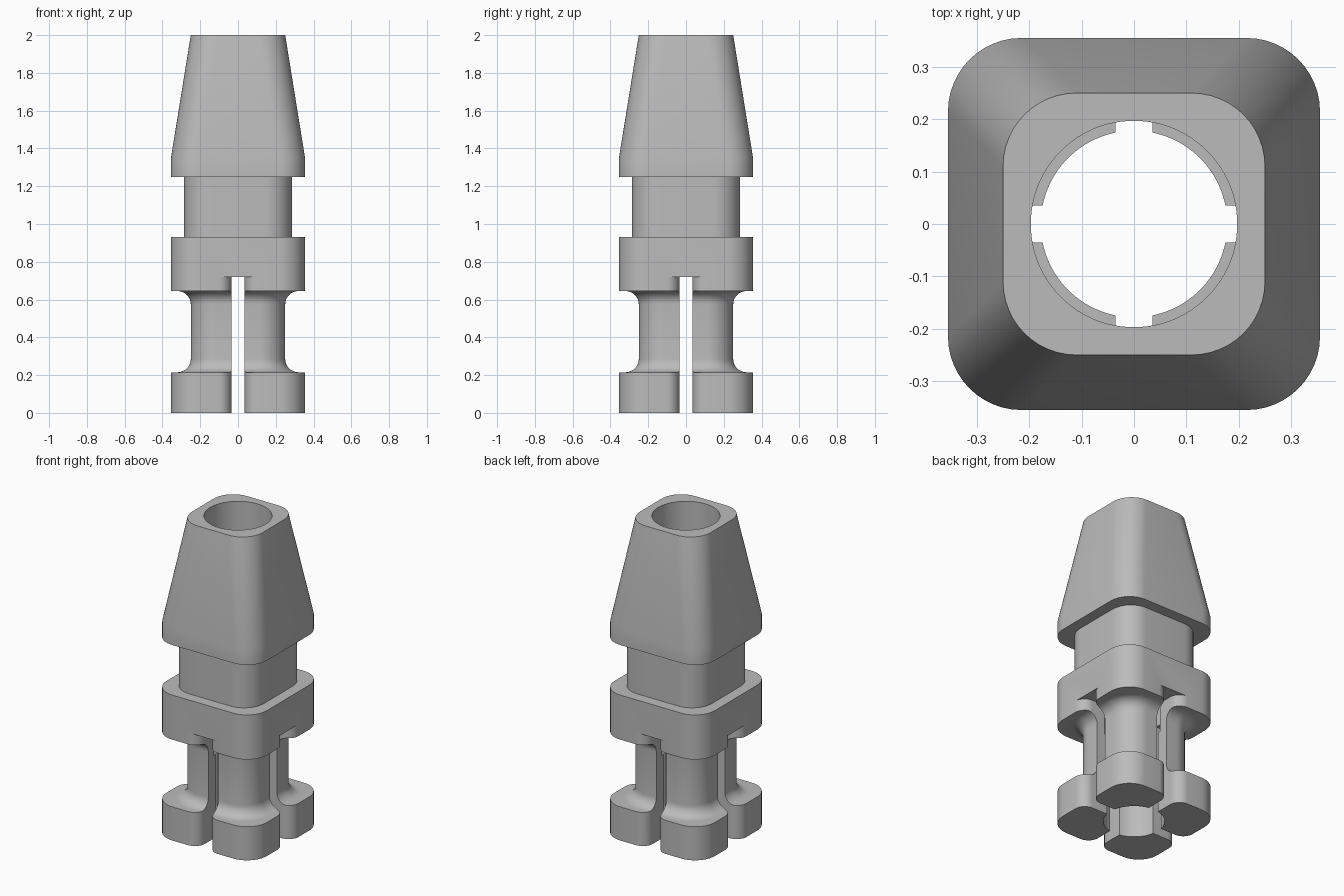
import bpy, bmesh
from math import sin, cos, pi, radians

old = bpy.data.objects.get("Cube")
if old:
    bpy.data.objects.remove(old, do_unlink=True)

grey = bpy.data.materials.new("plain grey")
grey.use_nodes = True
grey.diffuse_color = (0.5, 0.5, 0.5, 1)
grey.node_tree.nodes["Principled BSDF"].inputs["Base Color"].default_value = grey.diffuse_color

CORNER = 0.14      # plan corner radius
HALF = 0.355       # half width of the widest blocks
SLOT = 0.035       # half width of the slots
SLOT_TOP = 0.72


def rounded_square(half, radius, z, steps=12):
    """Ring of points around a square with round corners."""
    ring = []
    for quarter in range(4):
        mid = pi / 4 + quarter * pi / 2
        cx = (half - radius) * (1 if cos(mid) > 0 else -1)
        cy = (half - radius) * (1 if sin(mid) > 0 else -1)
        for i in range(steps + 1):
            a = quarter * pi / 2 + i / steps * pi / 2
            ring.append((cx + radius * cos(a), cy + radius * sin(a), z))
    return ring


def circle(radius, z, steps=96):
    return [(radius * cos(2 * pi * i / steps), radius * sin(2 * pi * i / steps), z)
            for i in range(steps)]


def loft(name, rings):
    """Closed solid through a stack of equal rings."""
    bm = bmesh.new()
    loops = [[bm.verts.new(p) for p in ring] for ring in rings]
    for low, high in zip(loops, loops[1:]):
        for i in range(len(low)):
            j = (i + 1) % len(low)
            bm.faces.new((low[i], low[j], high[j], high[i]))
    bm.faces.new(loops[0][::-1])
    bm.faces.new(loops[-1])
    bmesh.ops.recalc_face_normals(bm, faces=bm.faces)
    mesh = bpy.data.meshes.new(name)
    bm.to_mesh(mesh)
    bm.free()
    mesh.materials.append(grey)
    obj = bpy.data.objects.new(name, mesh)
    bpy.context.collection.objects.link(obj)
    return obj


def cut(target, cutter):
    mod = target.modifiers.new("cut", 'BOOLEAN')
    mod.operation = 'DIFFERENCE'
    mod.solver = 'EXACT'
    mod.object = cutter
    bpy.context.view_layer.objects.active = target
    bpy.ops.object.modifier_apply(modifier=mod.name)
    bpy.data.objects.remove(cutter, do_unlink=True)


# Outer body: foot, filleted waist, collar, neck and tapered head
FILLET, WAIST, FOOT_TOP, COLLAR_LOW = 0.07, 0.25, 0.215, 0.645
arc = [(FILLET * (1 - cos(i * pi / 16)), FILLET * (1 - sin(i * pi / 16))) for i in range(9)]
rings = [rounded_square(HALF, CORNER, z) for z in (0, FOOT_TOP)]
rings += [rounded_square(WAIST + out, CORNER + out, FOOT_TOP + up) for out, up in reversed(arc)]
rings += [rounded_square(WAIST + out, CORNER + out, COLLAR_LOW - up) for out, up in arc]
for half, z in [(HALF, COLLAR_LOW), (HALF, 0.93), (0.285, 0.93), (0.285, 1.25),
                (HALF, 1.25), (HALF, 1.35), (0.25, 2.0)]:
    rings.append(rounded_square(half, CORNER, z))
body = loft("socket_body", rings)

# Stepped bore, narrower between the legs
cut(body, loft("bore_cutter", [circle(r, z) for r, z in
                               [(0.178, -0.1), (0.178, 0.53), (0.197, 0.53), (0.197, 2.1)]]))

# Crossed slots whose mouths flare with a round edge
ROUND = 0.07
flare = [(SLOT + ROUND * (1 - cos(i * pi / 16)), HALF - ROUND + ROUND * sin(i * pi / 16))
         for i in range(9)]
flare.append((flare[-1][0], HALF + 0.1))
outline = flare + [(-x, y) for x, y in reversed(flare)]
outline += [(-x, -y) for x, y in outline]
for turned in (False, True):
    plan = [(-y, x) if turned else (x, y) for x, y in outline]
    cut(body, loft("slot_cutter", [[(x, y, z) for x, y in plan] for z in (-0.1, SLOT_TOP)]))

# Smooth rounds, crisp edges
bpy.ops.object.select_all(action='DESELECT')
body.select_set(True)
bpy.context.view_layer.objects.active = body
bpy.ops.object.shade_smooth_by_angle(angle=radians(30))
